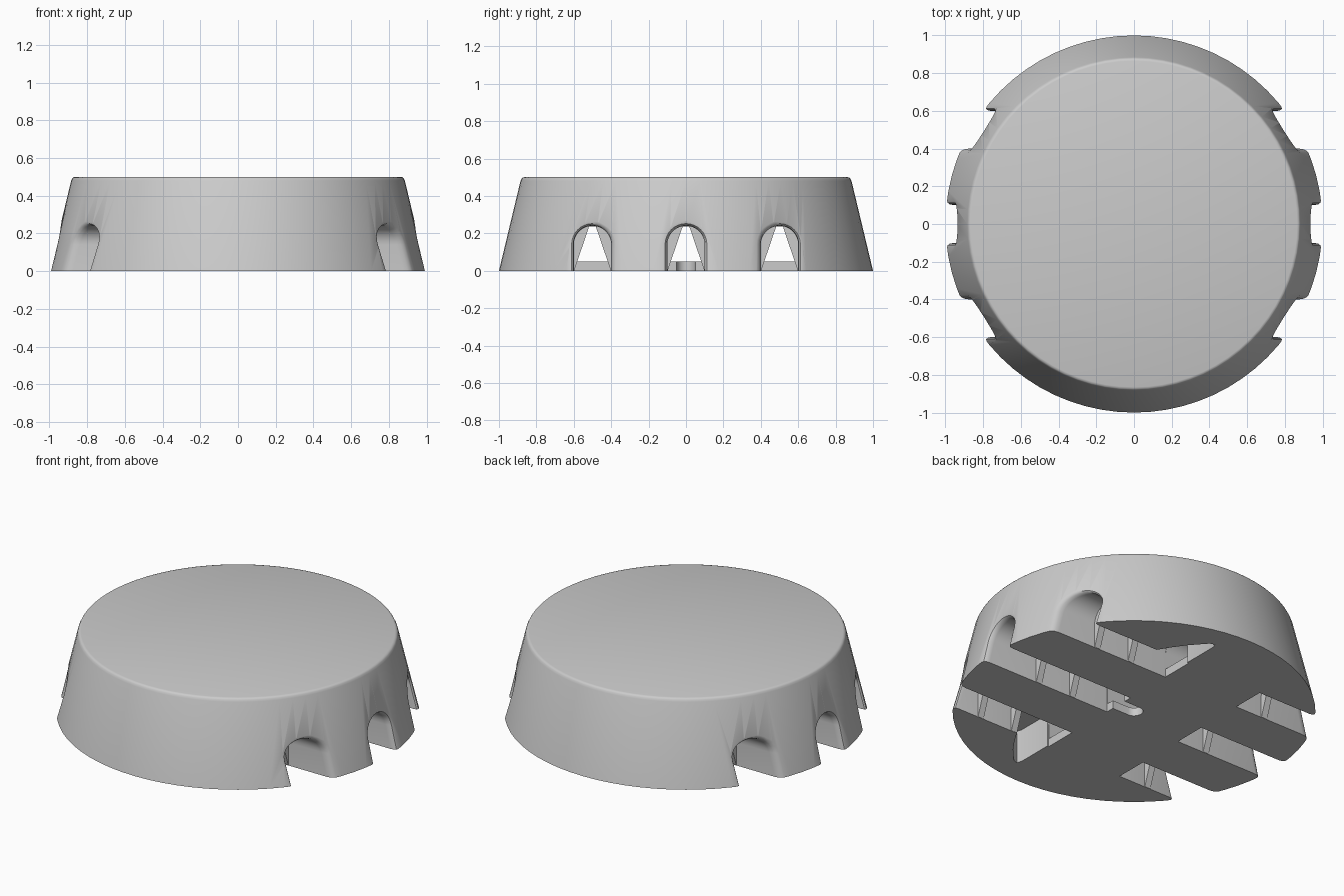
import bpy, bmesh
from math import sin, cos, pi, sqrt, radians

if "Cube" in bpy.data.objects:
    bpy.data.objects.remove(bpy.data.objects["Cube"], do_unlink=True)

grey = bpy.data.materials.new("light grey")
grey.use_nodes = True
grey.diffuse_color = (0.6, 0.6, 0.6, 1)
grey.node_tree.nodes["Principled BSDF"].inputs["Base Color"].default_value = (0.6, 0.6, 0.6, 1)


def loft(name, rings):
    """Closed solid through a list of rings with equal point counts."""
    bm = bmesh.new()
    loops = [[bm.verts.new(p) for p in ring] for ring in rings]
    n = len(loops[0])
    for a, b in zip(loops, loops[1:]):
        for i in range(n):
            j = (i + 1) % n
            bm.faces.new((a[i], a[j], b[j], b[i]))
    bm.faces.new(loops[0])
    bm.faces.new(loops[-1])
    bmesh.ops.recalc_face_normals(bm, faces=bm.faces)
    mesh = bpy.data.meshes.new(name)
    bm.to_mesh(mesh)
    bm.free()
    obj = bpy.data.objects.new(name, mesh)
    bpy.context.collection.objects.link(obj)
    mesh.materials.append(grey)
    return obj


def cut(target, cutter):
    mod = target.modifiers.new("cut", 'BOOLEAN')
    mod.operation, mod.solver, mod.object = 'DIFFERENCE', 'EXACT', cutter
    bpy.context.view_layer.objects.active = target
    bpy.ops.object.modifier_apply(modifier=mod.name)
    bpy.data.objects.remove(cutter, do_unlink=True)


def arch(y, grow=0.0, floor=-0.1):
    """Round-topped doorway outline as (y, z) points."""
    r = 0.1 + grow
    pts = [(y + r * cos(pi * i / 16), 0.14 + r * sin(pi * i / 16)) for i in range(17)]
    return pts + [(y - r, floor), (y + r, floor)]


def doorway(y, side, end):
    """Slot from the sloped wall inwards to x = end, with a rounded rim."""
    rings = [[(end, p, z) for p, z in arch(y)]]
    for depth, grow in ((0.04, 0), (0.018, 0.004), (0.006, 0.012), (0, 0.025), (-0.15, 0.025)):
        rings.append([(side * (sqrt((1 - 0.24 * z) ** 2 - p * p) - depth), p, z)
                      for p, z in arch(y, grow)])
    return loft("doorway_cutter", rings)


def prism(name, outline, low, high):
    return loft(name, [[(x, y, z) for x, y in outline] for z in (low, high)])


# Tapered round body with a softened top edge
profile = [(1, 0), (0.885, 0.48), (0.88, 0.491), (0.875, 0.497), (0.865, 0.5)]
N = 72
body = loft("body", [[(r * cos(2 * pi * i / N), r * sin(2 * pi * i / N), z)
                      for i in range(N)] for r, z in profile])

# Three doorways on each side, joined by tunnels above the floor plate
for y in (-0.5, 0, 0.5):
    cut(body, doorway(y, 1, 0.11))
    cut(body, doorway(y, -1, -0.4))
    cut(body, loft("tunnel_cutter", [[(x, p, z) for p, z in arch(y, -0.002, 0.05)]
                                     for x in (-0.45, 0.15)]))

# Side pockets widening the outer slots
for s in (-1, 1):
    pocket = [(0.34, 0.55), (0.34, 0.6), (0.29, 0.68), (0.24, 0.75), (0.16, 0.84),
              (0.13, 0.85), (0.12, 0.82), (0.12, 0.55)]
    cut(body, prism("pocket_cutter", [(x, s * y) for x, y in pocket], -0.1, 0.2))

# Narrow round-ended slot in the middle of the floor
slot = [(-0.05 * sin(pi * i / 12), 0.05 * cos(pi * i / 12)) for i in range(13)]
cut(body, prism("centre_slot_cutter", slot + [(0.2, -0.05), (0.2, 0.05)], -0.1, 0.1))

# Paired ribs that narrow each passage to a triangular opening
for y in (-0.5, 0, 0.5):
    for x in (-0.6, 0.36, 0.6):
        for s in (-1, 1):
            rib = [(0.098, 0.001), (0.02, 0.23), (0.02, 0.25), (0.07, 0.25), (0.11, 0.2), (0.11, 0.001)]
            loft("passage_rib", [[(x + t, y + s * p, z) for p, z in rib]
                                 for t in (-0.02, 0.02)])

# Smooth curves, crisp corners
bpy.ops.object.select_all(action='DESELECT')
body.select_set(True)
bpy.context.view_layer.objects.active = body
bpy.ops.object.shade_smooth_by_angle(angle=radians(35))
